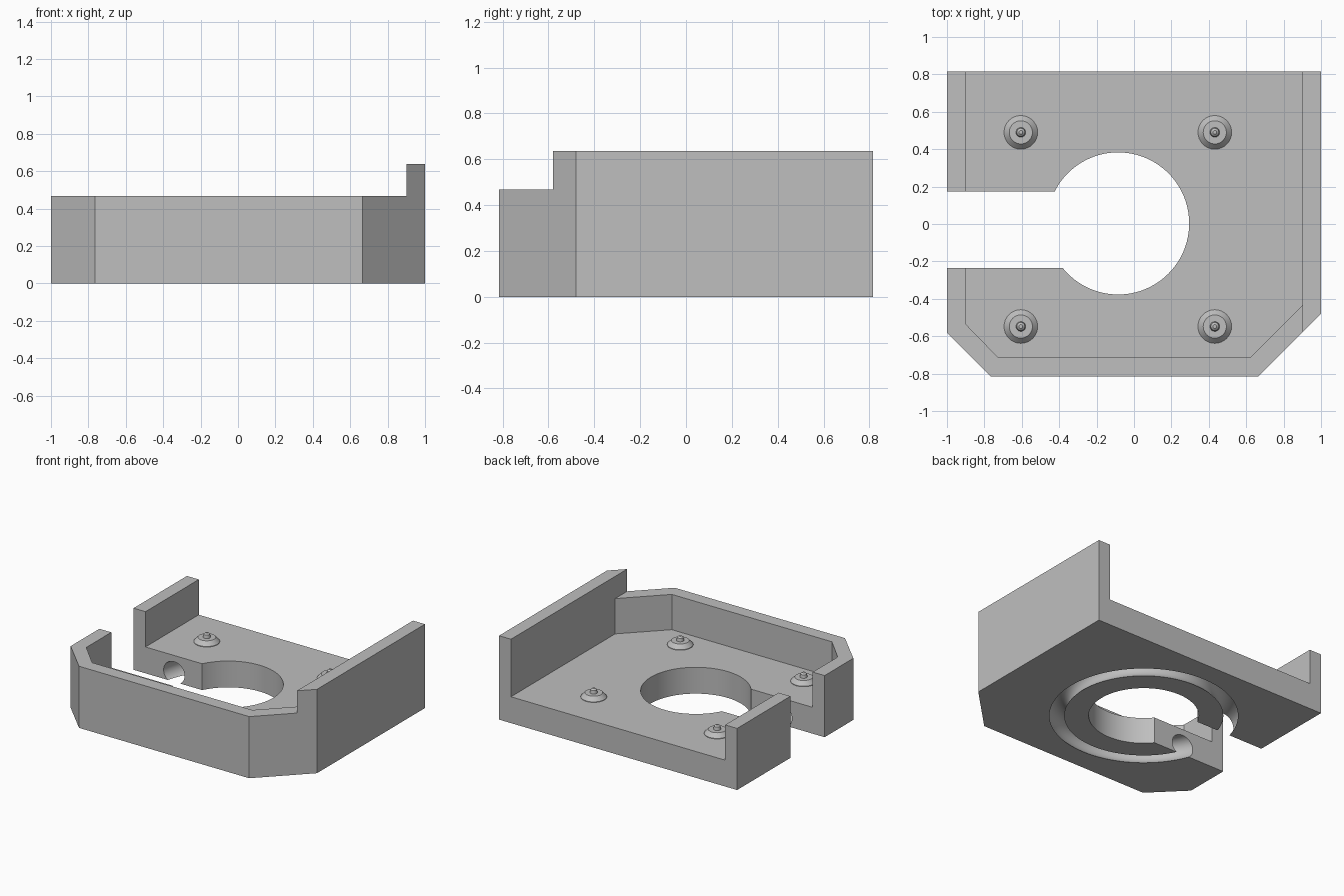
import bpy, bmesh, math
from mathutils import Matrix

if "Cube" in bpy.data.objects:
    bpy.data.objects.remove(bpy.data.objects["Cube"], do_unlink=True)

grey = bpy.data.materials.new("plain grey")
grey.use_nodes = True
colour = (0.52, 0.52, 0.52, 1)
grey.diffuse_color = colour
grey.node_tree.nodes["Principled BSDF"].inputs["Base Color"].default_value = colour

HOLE = (-0.085, 0.003)   # centre shared by the bore and the ring channel
FLOOR = 0.2


def finish(name, bm):
    bmesh.ops.recalc_face_normals(bm, faces=bm.faces)
    mesh = bpy.data.meshes.new(name)
    bm.to_mesh(mesh)
    bm.free()
    mesh.materials.append(grey)
    obj = bpy.data.objects.new(name, mesh)
    bpy.context.collection.objects.link(obj)
    return obj


def prism(name, outline, z0, z1):
    bm = bmesh.new()
    face = bm.faces.new([bm.verts.new((x, y, z0)) for x, y in outline])
    top = bmesh.ops.extrude_face_region(bm, geom=[face])["geom"]
    bmesh.ops.translate(bm, vec=(0, 0, z1 - z0),
                        verts=[v for v in top if isinstance(v, bmesh.types.BMVert)])
    return finish(name, bm)


def box(name, x0, x1, y0, y1, z0, z1):
    return prism(name, [(x0, y0), (x1, y0), (x1, y1), (x0, y1)], z0, z1)


def lathe(name, profile, centre, steps):
    # spin an (r, z) profile around a vertical axis
    bm = bmesh.new()
    verts = [bm.verts.new((r, 0, z)) for r, z in profile]
    edges = [bm.edges.new(pair) for pair in zip(verts, verts[1:])]
    bmesh.ops.spin(bm, geom=verts + edges, cent=(0, 0, 0), axis=(0, 0, 1),
                   angle=math.tau, steps=steps)
    bmesh.ops.remove_doubles(bm, verts=bm.verts, dist=0.0005)
    bmesh.ops.transform(bm, matrix=Matrix.Translation(centre), verts=bm.verts)
    return finish(name, bm)


def cut(target, cutter):
    cutter.hide_render = True
    mod = target.modifiers.new("cut", "BOOLEAN")
    mod.operation = "DIFFERENCE"
    mod.solver = "EXACT"
    mod.object = cutter
    bpy.context.view_layer.objects.active = target
    bpy.ops.object.modifier_apply(modifier=mod.name)
    bpy.data.objects.remove(cutter, do_unlink=True)


def smooth(obj):
    bpy.ops.object.select_all(action="DESELECT")
    obj.select_set(True)
    bpy.context.view_layer.objects.active = obj
    bpy.ops.object.shade_smooth_by_angle(angle=math.radians(30))


# Tray block with two chamfered front corners
tray = prism("tray", [(-1, 0.815), (-1, -0.58), (-0.765, -0.815),
                      (0.665, -0.815), (1, -0.48), (1, 0.815)], 0, 0.637)

# Lower every rim except the tall one on the left side
cut(tray, box("rim_cutter", -1.5, 0.9, -1.5, 1.5, 0.468, 1))

# Hollow the tray, open at the back
cut(tray, prism("hollow_cutter", [(-0.9, 1), (-0.9, -0.535), (-0.725, -0.715),
                                  (0.62, -0.715), (0.9, -0.435), (0.9, 1)], FLOOR, 1))

# Round bore and the slot leading into it
bore = [(HOLE[0] + 0.38 * math.cos(math.tau * i / 96),
         HOLE[1] + 0.38 * math.sin(math.tau * i / 96)) for i in range(96)]
cut(tray, prism("bore_cutter", bore, -0.2, 1))
cut(tray, box("slot_cutter", -1.5, HOLE[0] - 0.1, -0.235, 0.175, -0.3, 1.2))

# Ring channel in the underside
bm = bmesh.new()
rings = []
for i in range(96):
    a = math.tau * i / 96
    ring = []
    for j in range(24):
        b = math.tau * (j + 0.5) / 24
        r = 0.6 + 0.085 * math.cos(b)
        ring.append(bm.verts.new((HOLE[0] + r * math.cos(a), HOLE[1] + r * math.sin(a),
                                  0.068 + 0.085 * math.sin(b))))
    rings.append(ring)
for i, ring in enumerate(rings):
    after = rings[(i + 1) % len(rings)]
    for j in range(24):
        k = (j + 1) % 24
        bm.faces.new((ring[j], after[j], after[k], ring[k]))
cut(tray, finish("channel_cutter", bm))
smooth(tray)

# Four standoff pegs with small pointed pins
peg = [(0, -0.01), (0.09, -0.01), (0.09, 0.004), (0.062, 0.034), (0.026, 0.034),
       (0.022, 0.058), (0.01, 0.068), (0, 0.068)]
for side, x in (("right", -0.605), ("left", 0.432)):
    for end, y in (("front", -0.548), ("back", 0.49)):
        smooth(lathe(f"{end}_{side}_peg", peg, (x, y, FLOOR), 32))
